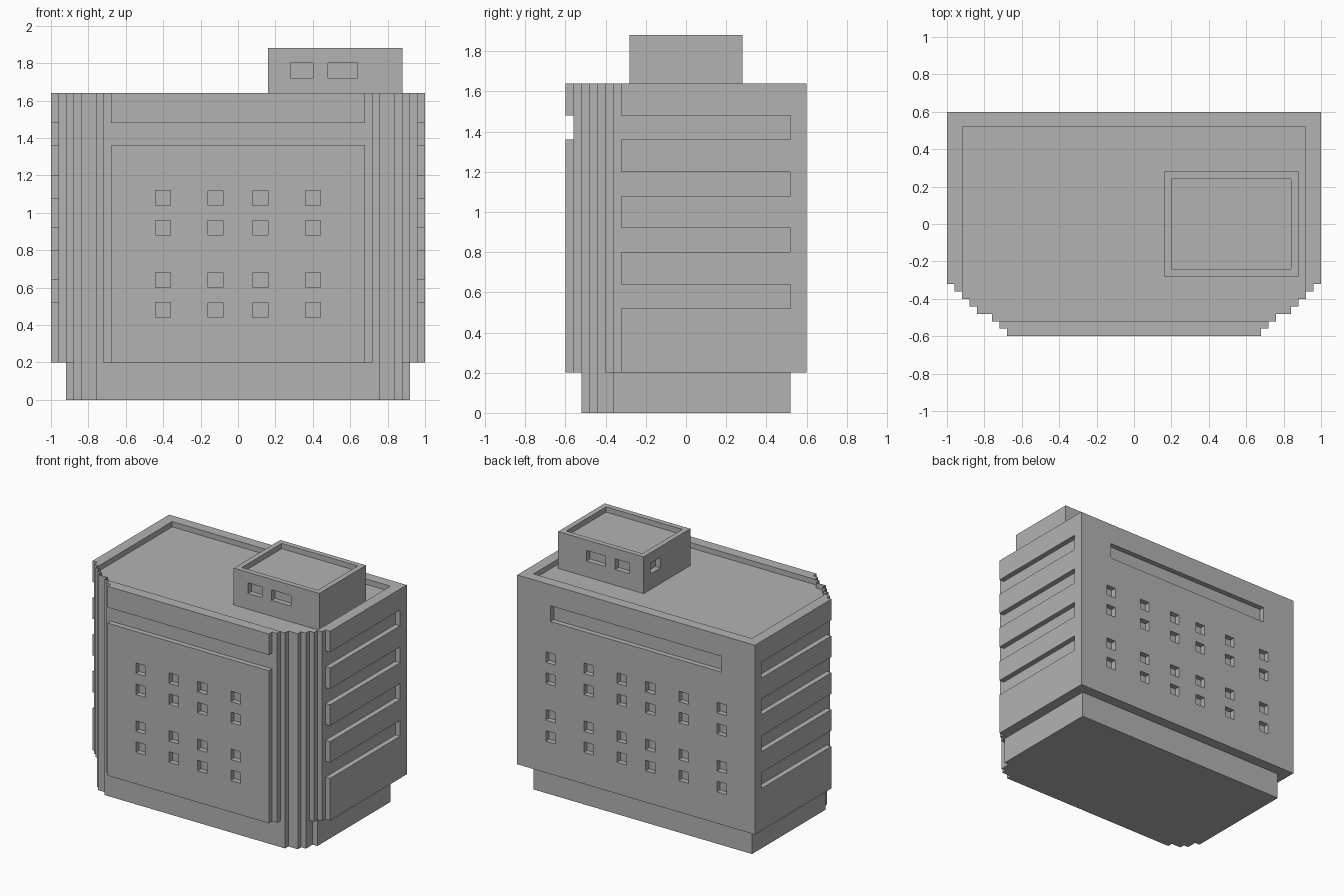
import bpy
import bmesh

default = bpy.data.objects.get("Cube")
if default:
    bpy.data.objects.remove(default, do_unlink=True)

grey = bpy.data.materials.new("concrete grey")
grey.use_nodes = True
grey.diffuse_color = (0.45, 0.45, 0.45, 1)
grey.node_tree.nodes["Principled BSDF"].inputs["Base Color"].default_value = grey.diffuse_color


def add_prism(bm, outline, low, high):
    """Extrude a plan outline between two heights."""
    face = bm.faces.new([bm.verts.new((x, y, low)) for x, y in outline])
    out = bmesh.ops.extrude_face_region(bm, geom=[face])["geom"]
    top = [v for v in out if isinstance(v, bmesh.types.BMVert)]
    bmesh.ops.translate(bm, verts=top, vec=(0, 0, high - low))


def add_box(bm, x0, x1, y0, y1, z0, z1):
    add_prism(bm, [(x0, y0), (x1, y0), (x1, y1), (x0, y1)], z0, z1)


def stepped_outline(steps, back, inset=0):
    """Mirrored plan with staircase front corners; steps are (half width, front limit)."""
    half = [(steps[0][0] - inset, back)]
    for i, (x, y) in enumerate(steps):
        half.append((x - inset, y + inset))
        if i + 1 < len(steps):
            half.append((steps[i + 1][0] - inset, y + inset))
    return half + [(-x, y) for x, y in reversed(half)]


def make_object(name, bm):
    bmesh.ops.recalc_face_normals(bm, faces=bm.faces)
    mesh = bpy.data.meshes.new(name)
    bm.to_mesh(mesh)
    bm.free()
    mesh.materials.append(grey)
    obj = bpy.data.objects.new(name, mesh)
    bpy.context.collection.objects.link(obj)
    return obj


def carve(obj, cutter_bm):
    """Subtract the cutter and keep only the carved result."""
    cutter = make_object("cutter", cutter_bm)
    cutter.hide_render = True
    mod = obj.modifiers.new("carve", 'BOOLEAN')
    mod.operation = 'DIFFERENCE'
    mod.solver = 'EXACT'
    mod.object = cutter
    bpy.context.view_layer.update()
    graph = bpy.context.evaluated_depsgraph_get()
    carved = bpy.data.meshes.new_from_object(obj.evaluated_get(graph))
    obj.modifiers.clear()
    obj.data = carved
    bpy.data.objects.remove(cutter, do_unlink=True)


ROOF, FLOOR, RECESS = 1.64, 1.6, 0.04
STEPS = [(1, -.32), (.96, -.36), (.92, -.40), (.88, -.44),
         (.84, -.48), (.76, -.52), (.72, -.56), (.68, -.60)]

# Plinth
bm = bmesh.new()
add_prism(bm, stepped_outline([(.92, -.36), (.88, -.44), (.84, -.48), (.76, -.52)], .52), 0, .2)
make_object("plinth", bm)

# Main block
bm = bmesh.new()
add_prism(bm, stepped_outline(STEPS, .6), .2, ROOF)
main_block = make_object("main_block", bm)

cut = bmesh.new()
# Sunken roof behind the parapet
add_prism(cut, stepped_outline(STEPS[2:6], .52, .002), FLOOR, 1.8)
# Window bands on both sides
for z in (.52, .80, 1.08, 1.36):
    for x0, x1 in ((1 - RECESS, 1.1), (-1.1, RECESS - 1)):
        add_box(cut, x0, x1, -.4, .52, z, z + .12)
# Long bands on the front and back
add_box(cut, -.8, .8, -.7, RECESS - .6, 1.36, 1.48)
add_box(cut, -.72, .72, .6 - RECESS, .7, 1.36, 1.48)
# Small square windows
for z in (.44, .60, .88, 1.04):
    for x in (-.72, -.4, -.12, .12, .4, .72):
        add_box(cut, x - .04, x + .04, .6 - RECESS, .7, z, z + .08)
        if abs(x) < .5:
            add_box(cut, x - .04, x + .04, -.7, RECESS - .6, z, z + .08)
carve(main_block, cut)

# Rooftop room
bm = bmesh.new()
add_box(bm, .16, .88, -.28, .28, FLOOR, 1.88)
rooftop_room = make_object("rooftop_room", bm)

cut = bmesh.new()
add_box(cut, .2, .84, -.24, .24, 1.84, 2)
for x0, x1 in ((.28, .40), (.48, .64)):
    for y0, y1 in ((-.4, RECESS - .28), (.28 - RECESS, .4)):
        add_box(cut, x0, x1, y0, y1, 1.72, 1.80)
add_box(cut, 0, .16 + RECESS, .08, .2, 1.72, 1.80)
carve(rooftop_room, cut)
